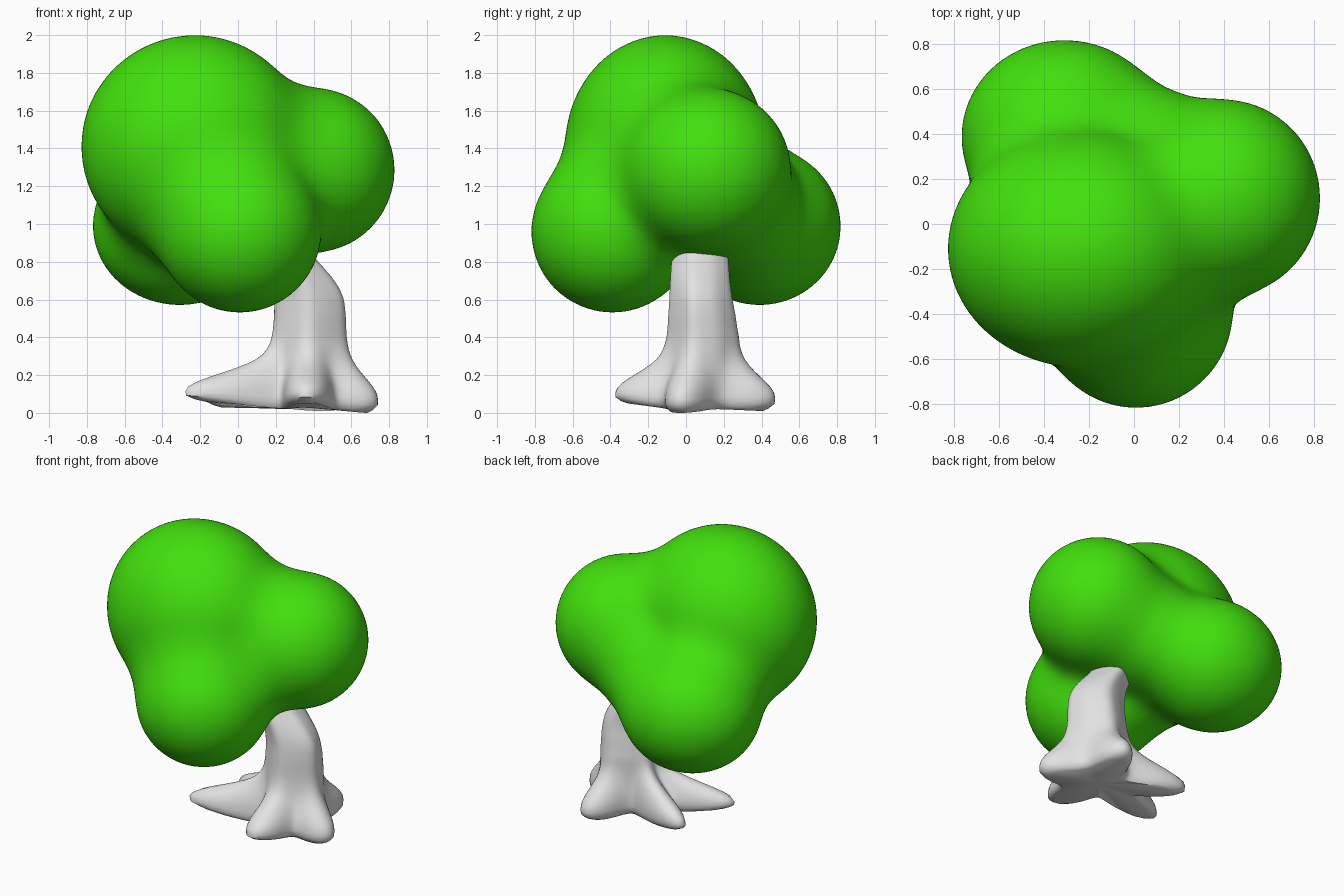
import bpy, bmesh, math
from mathutils import Vector

if "Cube" in bpy.data.objects:
    bpy.data.objects.remove(bpy.data.objects["Cube"])


def make_material(name, color):
    mat = bpy.data.materials.new(name)
    mat.use_nodes = True
    mat.diffuse_color = (*color, 1)
    mat.node_tree.nodes["Principled BSDF"].inputs["Base Color"].default_value = (*color, 1)
    return mat


def add_object(name, bm, mat):
    bmesh.ops.recalc_face_normals(bm, faces=bm.faces)
    for f in bm.faces:
        f.smooth = True
    mesh = bpy.data.meshes.new(name)
    bm.to_mesh(mesh)
    bm.free()
    mesh.materials.append(mat)
    obj = bpy.data.objects.new(name, mesh)
    bpy.context.collection.objects.link(obj)
    return obj


leaf_green = make_material("leaf green", (0.055, 0.75, 0.004))
pale_grey = make_material("pale grey", (0.77, 0.77, 0.77))

# Foliage: rounded lobes (centre, radii) melted into one skin
LOBES = [
    (Vector((-0.23, -0.11, 1.41)), Vector((0.60, 0.53, 0.59))),
    (Vector((-0.31, 0.39, 0.99)), Vector((0.46, 0.43, 0.42))),
    (Vector((0.01, -0.39, 0.96)), Vector((0.43, 0.43, 0.43))),
    (Vector((0.40, 0.115, 1.285)), Vector((0.43, 0.44, 0.435))),
    (Vector((0.08, 0.27, 1.10)), Vector((0.30, 0.29, 0.30))),
]
BLEND = 0.2


def foliage_distance(p):
    d = None
    for centre, radii in LOBES:
        a = Vector([o / r for o, r in zip(p - centre, radii)])
        b = Vector([o / r for o, r in zip(a, radii)])
        s = a.length * (a.length - 1) / max(b.length, 0.001)
        if d is None:
            d = s
        else:
            h = max(BLEND - abs(d - s), 0) / BLEND
            d = min(d, s) - h * h * BLEND / 4
    return d


bm = bmesh.new()
bmesh.ops.create_icosphere(bm, subdivisions=6, radius=1)
core = Vector((-0.06, 0.03, 1.14))
for v in bm.verts:
    ray = v.co.normalized()
    t = 1.3
    for step in range(40):
        gap = foliage_distance(core + ray * t)
        if gap < 0.001:
            break
        t -= gap * 0.9
    v.co = core + ray * max(t, 0.05)
for i in range(4):
    bmesh.ops.smooth_vert(bm, verts=bm.verts, factor=0.5,
                          use_axis_x=True, use_axis_y=True, use_axis_z=True)
add_object("foliage", bm, leaf_green)

# Trunk: stacked rings (height, centre x, centre y, radius x, radius y)
RINGS = [
    (0.0, 0.38, 0.07, 0.20, 0.19), (0.4, 0.38, 0.09, 0.19, 0.18),
    (0.52, 0.382, 0.085, 0.185, 0.17), (0.6, 0.378, 0.08, 0.18, 0.16),
    (0.66, 0.362, 0.077, 0.172, 0.155), (0.72, 0.335, 0.075, 0.158, 0.15),
    (0.77, 0.305, 0.075, 0.145, 0.147), (0.82, 0.27, 0.075, 0.135, 0.143),
    (1.0, 0.15, 0.06, 0.12, 0.13),
]
# Roots: tip x, tip y, tip underside height, angular width
ROOTS = [
    (-0.27, -0.14, 0.06, 0.25), (0.36, -0.38, 0.05, 0.42), (0.73, -0.05, 0.0, 0.46),
    (0.46, 0.47, 0.01, 0.42), (-0.17, 0.29, 0.03, 0.26),
]
BASE = Vector((0.38, 0.07))
SEGMENTS = 120
HEIGHTS = [0, 0.015, 0.04, 0.07, 0.1] + [0.1 + 0.03 * i for i in range(1, 31)]


def ring_at(z):
    for a, b in zip(RINGS, RINGS[1:]):
        if z <= b[0]:
            f = (z - a[0]) / (b[0] - a[0])
            return [p + (q - p) * f for p, q in zip(a, b)]
    return RINGS[-1]


def trunk_point(z, angle):
    _, cx, cy, rx, ry = ring_at(z)
    flare = math.exp(-(max(z - 0.07, 0) / 0.165) ** 2)
    undercut = 1 - 0.16 * max(0, 1 - z / 0.05) ** 2
    reach, lift, ridge = 0.02, 0.02, 0
    for tip_x, tip_y, tip_z, width in ROOTS:
        arm = Vector((tip_x, tip_y)) - BASE
        turn = angle - math.atan2(arm.y, arm.x)
        turn = math.atan2(math.sin(turn), math.cos(turn))
        bump = math.exp(-(turn / width) ** 2)
        reach += (arm.length - 0.22) * bump
        lift += (tip_z - 0.02) * bump
        ridge += math.exp(-(turn / 0.35) ** 2)
    scale = 0.95 + 0.1 * ridge
    x = cx + math.cos(angle) * (rx * scale + reach * flare) * undercut
    y = cy + math.sin(angle) * (ry * scale + reach * flare) * undercut
    return x, y, z + lift * max(0, 1 - z / 0.3)


bm = bmesh.new()
loops = [[bm.verts.new(trunk_point(z, math.tau * i / SEGMENTS)) for i in range(SEGMENTS)]
         for z in HEIGHTS]
for low, high in zip(loops, loops[1:]):
    for i in range(SEGMENTS):
        j = (i + 1) % SEGMENTS
        bm.faces.new((low[i], low[j], high[j], high[i]))
# Close the underside and the hidden top
for loop, z in ((loops[0], 0.03), (loops[-1], 1.0)):
    hub = bm.verts.new((sum(v.co.x for v in loop) / SEGMENTS,
                        sum(v.co.y for v in loop) / SEGMENTS, z))
    for i in range(SEGMENTS):
        bm.faces.new((loop[i], loop[(i + 1) % SEGMENTS], hub))
trunk = add_object("trunk", bm, pale_grey)

# Keep the rim of the underside crisp
bpy.context.view_layer.objects.active = trunk
trunk.select_set(True)
bpy.ops.object.shade_smooth_by_angle(angle=math.radians(50))
